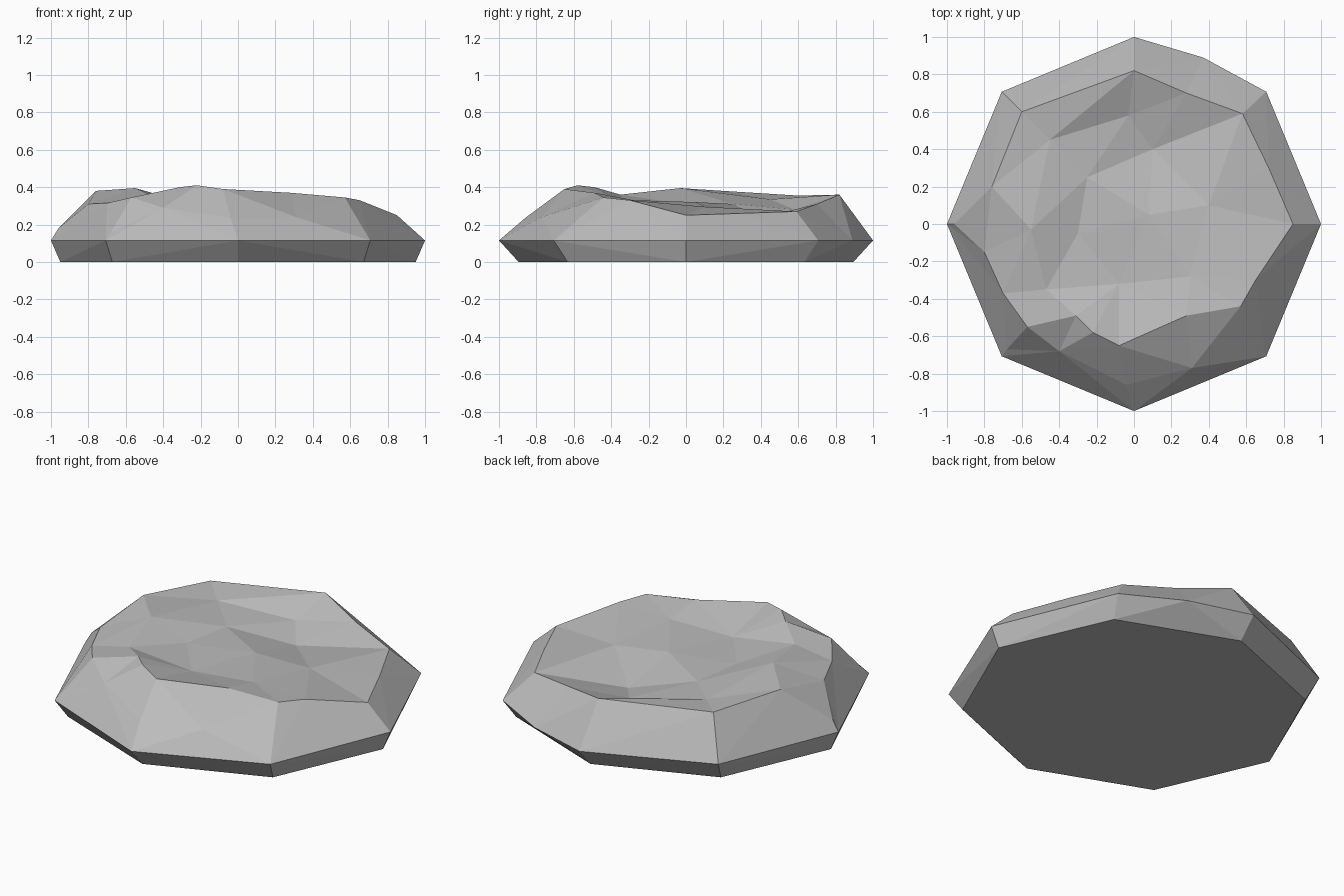
import bpy
import bmesh
from math import sin, cos, radians
from mathutils import Vector
from mathutils.geometry import delaunay_2d_cdt

# Remove the default object
default_cube = bpy.data.objects.get("Cube")
if default_cube:
    bpy.data.objects.remove(default_cube, do_unlink=True)


def make_material(name, colour):
    material = bpy.data.materials.new(name)
    material.use_nodes = True
    material.diffuse_color = colour
    shader = material.node_tree.nodes["Principled BSDF"]
    shader.inputs["Base Color"].default_value = colour
    shader.inputs["Roughness"].default_value = 1
    return material


# Widest outline: an octagon with one extra corner at the back
waist_height = 0.115
corners = [(cos(radians(a)), sin(radians(a))) for a in range(0, 360, 45)]
waist = [(x, y, waist_height) for x, y in corners]
waist.insert(2, (0.37, 0.89, waist_height))

# Footprint: the octagon drawn in slightly
footprint = [(x * 0.95, y * 0.895, 0) for x, y in corners]

# Crisp rim between the sloping sides and the top
rim = [
    (0.85, 0, .25), (0.72, .3, .26), (.58, .59, .27), (.28, .7, .31),
    (0, .82, .36), (-.6, .6, .355), (-.76, .2, .38), (-.8, -.15, .31),
    (-.7, -.37, .315), (-.57, -.55, .345), (-.31, -.49, .4),
    (-.22, -.58, .41), (-.08, -.65, .39), (.28, -.49, .37),
    (.57, -.44, .345), (.65, -.3, .33),
]

# Chipped points on the sloping sides
chips = [
    (-.96, 0, .18), (-.68, -.67, .16), (-.4, -.68, .29),
    (-.04, -.86, .235), (.31, -.77, .24),
]

# Shallow dips and bumps on the top
dents = [
    (-.55, -.03, .395), (-.47, -.35, .36), (-.08, -.32, .31),
    (.3, -.28, .33), (.08, .05, .32), (.4, .1, .295), (.1, .4, .235),
    (-.25, .25, .31), (-.45, .45, .335), (-.03, .58, .28),
    (-.3, -.05, .315),
]


def closed_loop(start, count):
    return [(start + i, start + (i + 1) % count) for i in range(count)]


def add_faceted_top(bm):
    """Triangulate the points in plan, keeping the rim as edges."""
    points = [Vector(p) for p in waist + rim + chips + dents]
    edges = closed_loop(0, len(waist)) + closed_loop(len(waist), len(rim))
    flat, _, faces, sources, _, _ = delaunay_2d_cdt(
        [p.to_2d() for p in points], edges, [], 0, 0.0001)
    verts = []
    for place, source in zip(flat, sources):
        height = points[source[0]].z if source else waist_height
        verts.append(bm.verts.new((place.x, place.y, height)))
    for face in faces:
        bm.faces.new([verts[i] for i in face])


def add_undercut(bm):
    """Wrap the footprint and waist, leaving the upper side open."""
    verts = [bm.verts.new(p) for p in footprint + waist]
    hull = bmesh.ops.convex_hull(bm, input=verts)
    faces = [f for f in hull["geom"] if isinstance(f, bmesh.types.BMFace)]
    lid = [f for f in faces
           if all(v.co.z > waist_height - 0.01 for v in f.verts)]
    bmesh.ops.delete(bm, geom=lid, context='FACES')


# Rock: undercut and top welded along the waist, flat shaded
bm = bmesh.new()
add_undercut(bm)
add_faceted_top(bm)
bmesh.ops.remove_doubles(bm, verts=bm.verts[:], dist=0.001)
bmesh.ops.recalc_face_normals(bm, faces=bm.faces[:])

mesh = bpy.data.meshes.new("rock")
bm.to_mesh(mesh)
bm.free()
mesh.materials.append(make_material("stone grey", (0.5, 0.5, 0.5, 1)))
rock = bpy.data.objects.new("rock", mesh)
bpy.context.collection.objects.link(rock)
